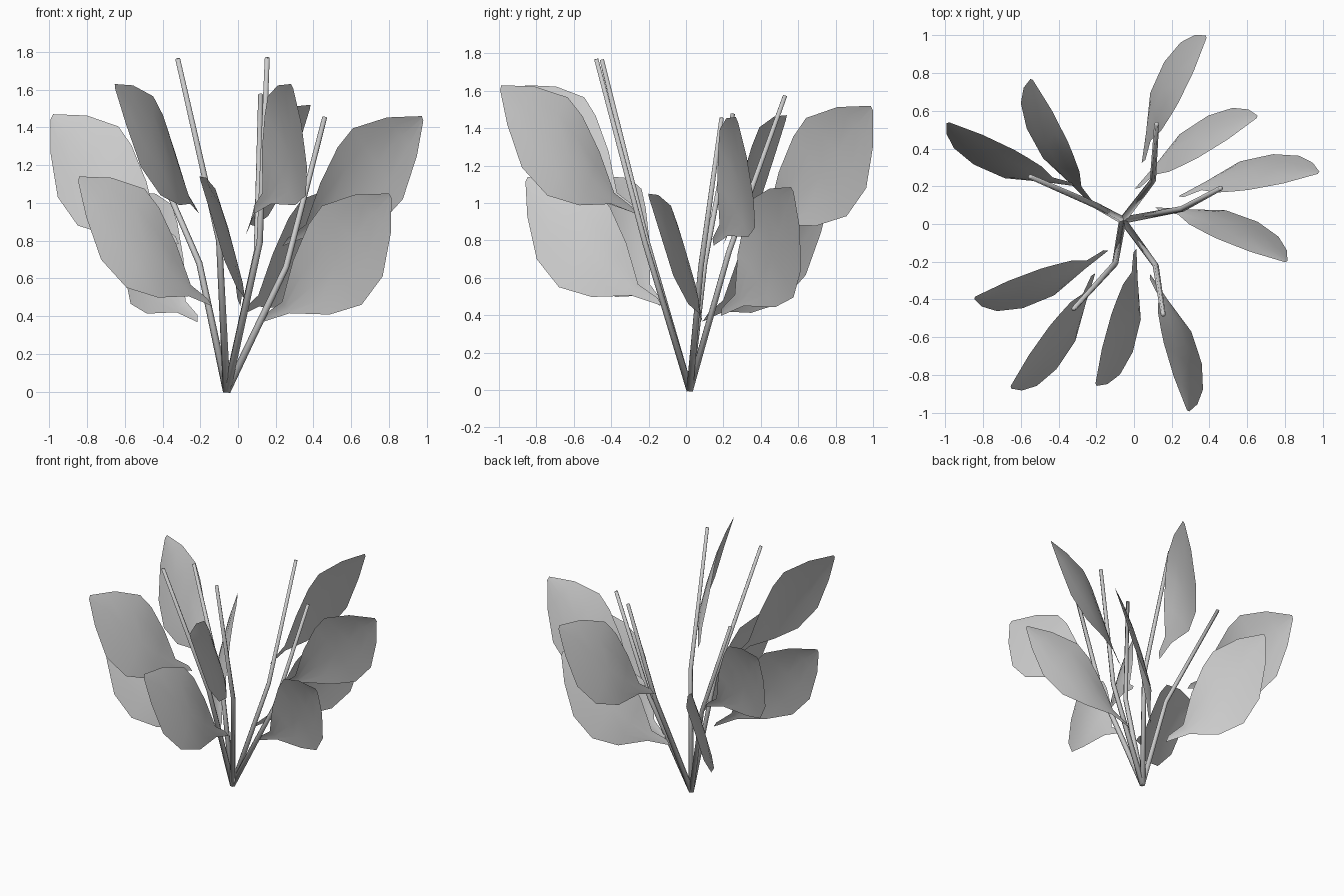
import bpy, bmesh, math
from mathutils import Vector, Matrix

if "Cube" in bpy.data.objects:
    bpy.data.objects.remove(bpy.data.objects["Cube"])

ROOT = Vector((-0.06, 0.02, 0.0))

# Stem joints and tips
STEMS = [((0.10, 0.23, 0.74), (0.12, 0.53, 1.575)),
         ((0.255, 0.08, 0.66), (0.46, 0.19, 1.455)),
         ((0.115, -0.22, 0.79), (0.155, -0.48, 1.77)),
         ((-0.10, -0.21, 0.80), (-0.32, -0.45, 1.765)),
         ((-0.205, 0.10, 0.68), (-0.55, 0.25, 1.475))]

# Leaf foot position and heading in degrees (two per stem)
LEAVES = [((0.055, 0.33, 0.85), 63.5), ((0.02, 0.185, 0.415), 31),
          ((0.25, 0.14, 0.79), 10), ((0.12, 0.075, 0.38), 338),
          ((0.08, -0.28, 0.96), 286), ((0.0, -0.14, 0.47), 254),
          ((-0.22, -0.265, 0.96), 234), ((-0.15, -0.135, 0.47), 200),
          ((-0.32, 0.215, 0.80), 154), ((-0.21, 0.105, 0.385), 116.5)]

# Leaf edges: outward, left, up
LOWER = [(-0.012, 0.01, -0.018), (0.14, 0.06, 0.035), (0.34, 0.135, 0.028),
         (0.52, 0.142, 0.08), (0.653, 0.11, 0.23), (0.72, 0.06, 0.46), (0.745, 0.008, 0.645)]
UPPER = [(0.012, 0.0, 0.022), (0.114, 0.02, 0.095), (0.188, -0.006, 0.315),
         (0.28, -0.016, 0.505), (0.36, -0.022, 0.605), (0.545, -0.02, 0.663), (0.735, -0.002, 0.67)]
# Bulge of the blade along the midrib, and its direction
BULGE = (0.0, 0.006, 0.018, 0.024, 0.022, 0.014, 0.0)
FACING = Vector((-0.23, 0.944, 0.237))


def make_object(name, bm):
    mesh = bpy.data.meshes.new(name)
    bm.to_mesh(mesh)
    bm.free()
    for p in mesh.polygons:
        p.use_smooth = True
    obj = bpy.data.objects.new(name, mesh)
    bpy.context.collection.objects.link(obj)
    return obj


# Bent, tapering stems
for i, (joint, tip) in enumerate(STEMS):
    path = [ROOT, Vector(joint), Vector(tip)]
    bm = bmesh.new()
    rings = []
    for k, (p, r) in enumerate(zip(path, (0.02, 0.0165, 0.013))):
        d = (path[min(k + 1, 2)] - path[max(k - 1, 0)]).normalized()
        side = d.cross(Vector((0, 1, 0))).normalized()
        up = d.cross(side)
        rings.append([bm.verts.new(p + r * (side * math.cos(a) + up * math.sin(a)))
                      for a in (math.tau * j / 6 for j in range(6))])
    for a, b in zip(rings, rings[1:]):
        for j in range(6):
            n = (j + 1) % 6
            bm.faces.new((a[j], a[n], b[n], b[j]))
    bm.faces.new(rings[0])
    bm.faces.new(rings[-1])
    bmesh.ops.recalc_face_normals(bm, faces=bm.faces)
    make_object(f"stem_{i + 1}", bm)

# One arched leaf blade, turned and placed for each position
for i, (foot, heading) in enumerate(LEAVES):
    place = Matrix.Translation(foot) @ Matrix.Rotation(math.radians(heading), 4, 'Z')
    bm = bmesh.new()
    rows = [[bm.verts.new(place @ (Vector(lo).lerp(Vector(hi), f) + FACING * h * 4 * f * (1 - f)))
             for f in (0, 0.25, 0.5, 0.75, 1)]
            for lo, hi, h in zip(LOWER, UPPER, BULGE)]
    for a, b in zip(rows, rows[1:]):
        for j in range(4):
            bm.faces.new((a[j], b[j], b[j + 1], a[j + 1]))
    make_object(f"leaf_{i + 1}", bm)
